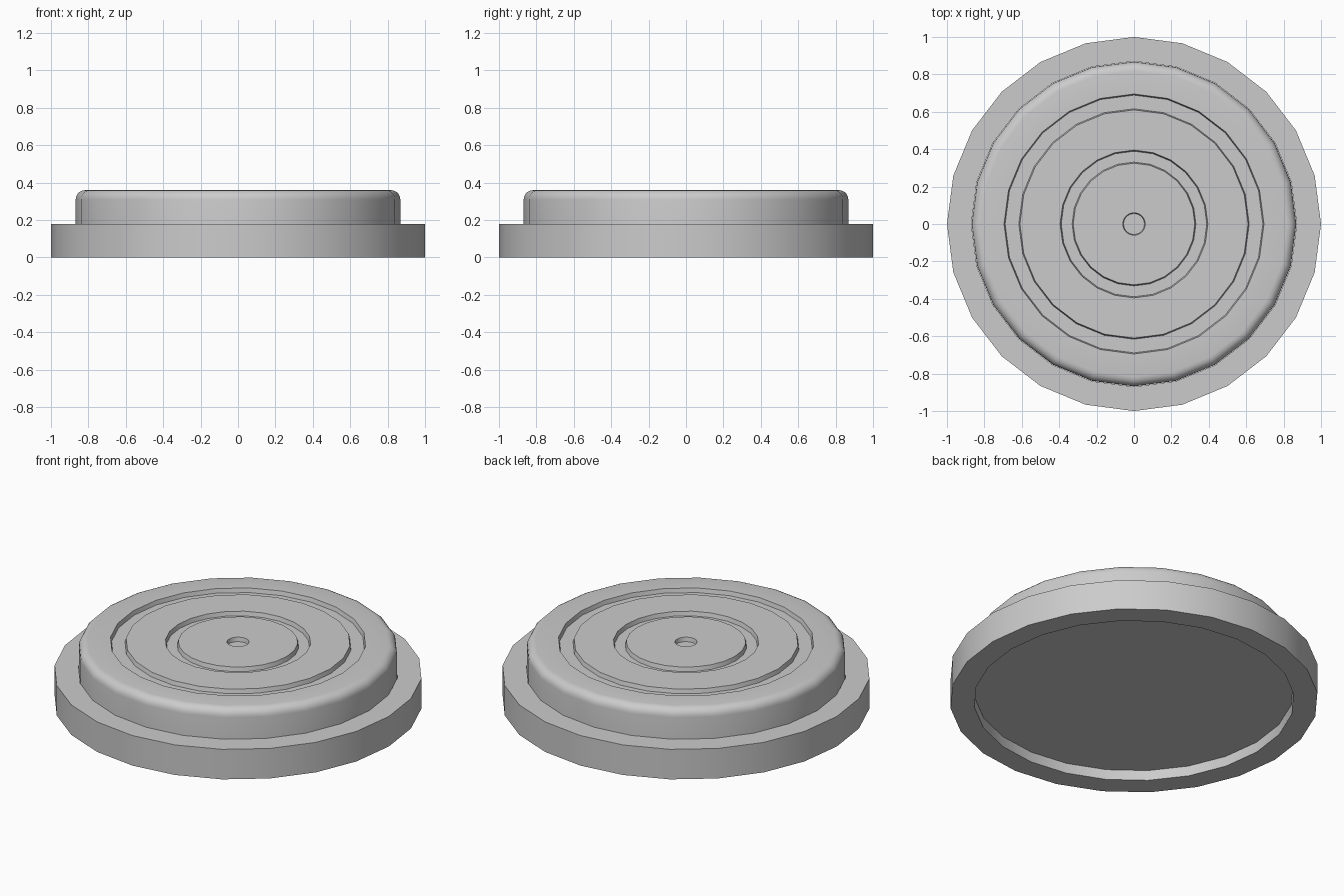
import bpy, bmesh
from math import sin, cos, pi, radians

if "Cube" in bpy.data.objects:
    bpy.data.objects.remove(bpy.data.objects["Cube"])

SIDES = 24


def lathe(name, profile, closed=False):
    """Revolve an (r, z) profile around z; open profiles start and end on the axis."""
    bm = bmesh.new()
    rings = []
    for r, z in profile:
        if r == 0:
            rings.append([bm.verts.new((0, 0, z))] * SIDES)
        else:
            rings.append([bm.verts.new((r * cos(2 * pi * i / SIDES),
                                        r * sin(2 * pi * i / SIDES), z))
                          for i in range(SIDES)])
    pairs = list(zip(rings, rings[1:]))
    if closed:
        pairs.append((rings[-1], rings[0]))
    for a, b in pairs:
        for i in range(SIDES):
            j = (i + 1) % SIDES
            bm.faces.new(list(dict.fromkeys((a[i], a[j], b[j], b[i]))))
    bmesh.ops.recalc_face_normals(bm, faces=bm.faces)
    mesh = bpy.data.meshes.new(name)
    bm.to_mesh(mesh)
    bm.free()
    ob = bpy.data.objects.new(name, mesh)
    bpy.context.collection.objects.link(ob)
    bpy.ops.object.select_all(action='DESELECT')
    bpy.context.view_layer.objects.active = ob
    ob.select_set(True)
    bpy.ops.object.shade_smooth_by_angle(angle=radians(35))
    return ob


# Outer base ring, open in the middle
lathe("base_ring", [(0.87, 0), (1, 0), (1, 0.18), (0.87, 0.18)], closed=True)

# Raised disc: recessed underside, rounded rim, two grooves, centre dimple
TOP, R, BEVEL, DEPTH = 0.36, 0.868, 0.05, 0.025
profile = [(0, 0.06), (R, 0.06)]
for k in range(6):
    a = k / 5 * pi / 2
    profile.append((R - BEVEL + BEVEL * cos(a), TOP - BEVEL + BEVEL * sin(a)))
for outer, inner in ((0.695, 0.61), (0.395, 0.325)):
    profile += [(outer, TOP), (outer - 0.006, TOP - DEPTH),
                (inner + 0.006, TOP - DEPTH), (inner, TOP)]
profile += [(0.06, TOP), (0.056, TOP - DEPTH), (0, TOP - DEPTH)]
lathe("raised_disc", profile)
